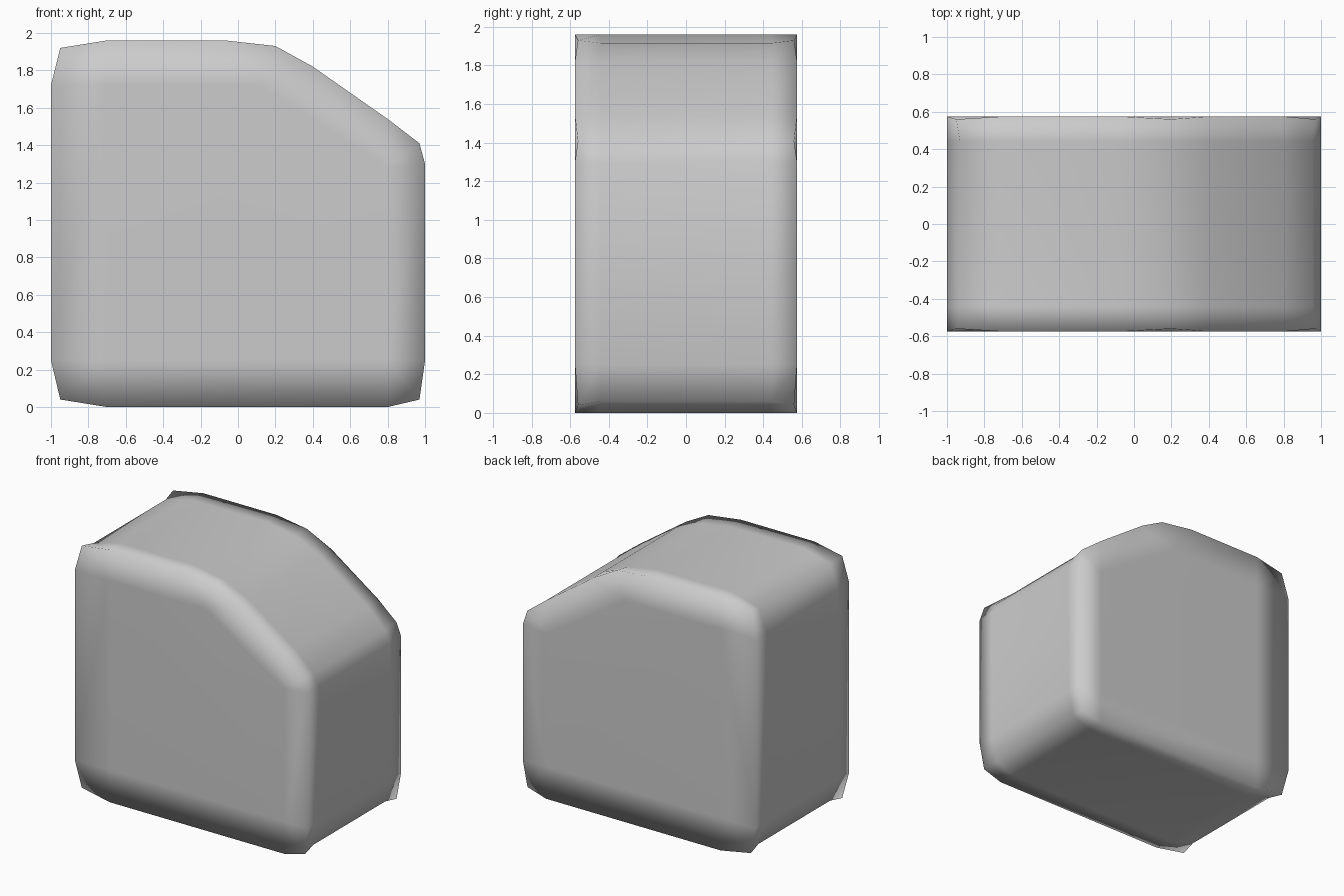
import bpy, bmesh

if "Cube" in bpy.data.objects:
    bpy.data.objects.remove(bpy.data.objects["Cube"])

# Each rounded profile corner: start, tip, end (x, z), pulled-in tip of the
# middle section, and the inner support point on the front/back cap
corners = [
    ((-1.0, 0.25), (-0.95, 0.04), (-0.7, 0.0), (-0.93, 0.06), (-0.7, 0.25)),
    ((0.8, 0.0), (0.97, 0.04), (1.0, 0.25), (0.955, 0.06), (0.8, 0.25)),
    ((1.0, 1.3), (0.97, 1.41), (0.8, 1.54), (0.955, 1.395), (0.8, 1.28)),
    ((0.4, 1.82), (0.2, 1.93), (-0.07, 1.96), (0.19, 1.915), (0.12, 1.72)),
    ((-0.7, 1.96), (-0.95, 1.92), (-1.0, 1.72), (-0.93, 1.90), (-0.7, 1.72)),
]
HALF, TIP_Y, LOOP_Y = 0.575, 0.56, 0.44

bm = bmesh.new()


def ring(y, tip_y, inner):
    """One closed profile section; inner sections use softer corner tips."""
    verts = []
    for a, tip, b, soft, _ in corners:
        t = soft if inner else tip
        for (x, z), yy in ((a, y), (t, tip_y), (b, y)):
            verts.append(bm.verts.new((x, yy, z)))
    return verts


# Shell wrapped around the profile, with support loops near both ends
rings = [ring(-HALF, -TIP_Y, False), ring(-LOOP_Y, -LOOP_Y, True),
         ring(LOOP_Y, LOOP_Y, True), ring(HALF, TIP_Y, False)]
n = len(rings[0])
for r0, r1 in zip(rings, rings[1:]):
    for i in range(n):
        j = (i + 1) % n
        bm.faces.new((r0[i], r0[j], r1[j], r1[i]))

# Front and back caps: flat panel, border strips and corner quads
for r, y in ((rings[0], -HALF), (rings[3], HALF)):
    inner = [bm.verts.new((c[4][0], y, c[4][1])) for c in corners]
    for k in range(5):
        a, tip, b = r[3 * k:3 * k + 3]
        m = (k + 1) % 5
        bm.faces.new((inner[k], a, tip, b))
        bm.faces.new((inner[k], b, r[3 * m], inner[m]))
    bm.faces.new(inner)

bmesh.ops.recalc_face_normals(bm, faces=bm.faces)
for f in bm.faces:
    f.smooth = True

# Rounded block with sloping front shoulder
mesh = bpy.data.meshes.new("sloped_block")
bm.to_mesh(mesh)
bm.free()
bpy.context.collection.objects.link(bpy.data.objects.new("sloped_block", mesh))
